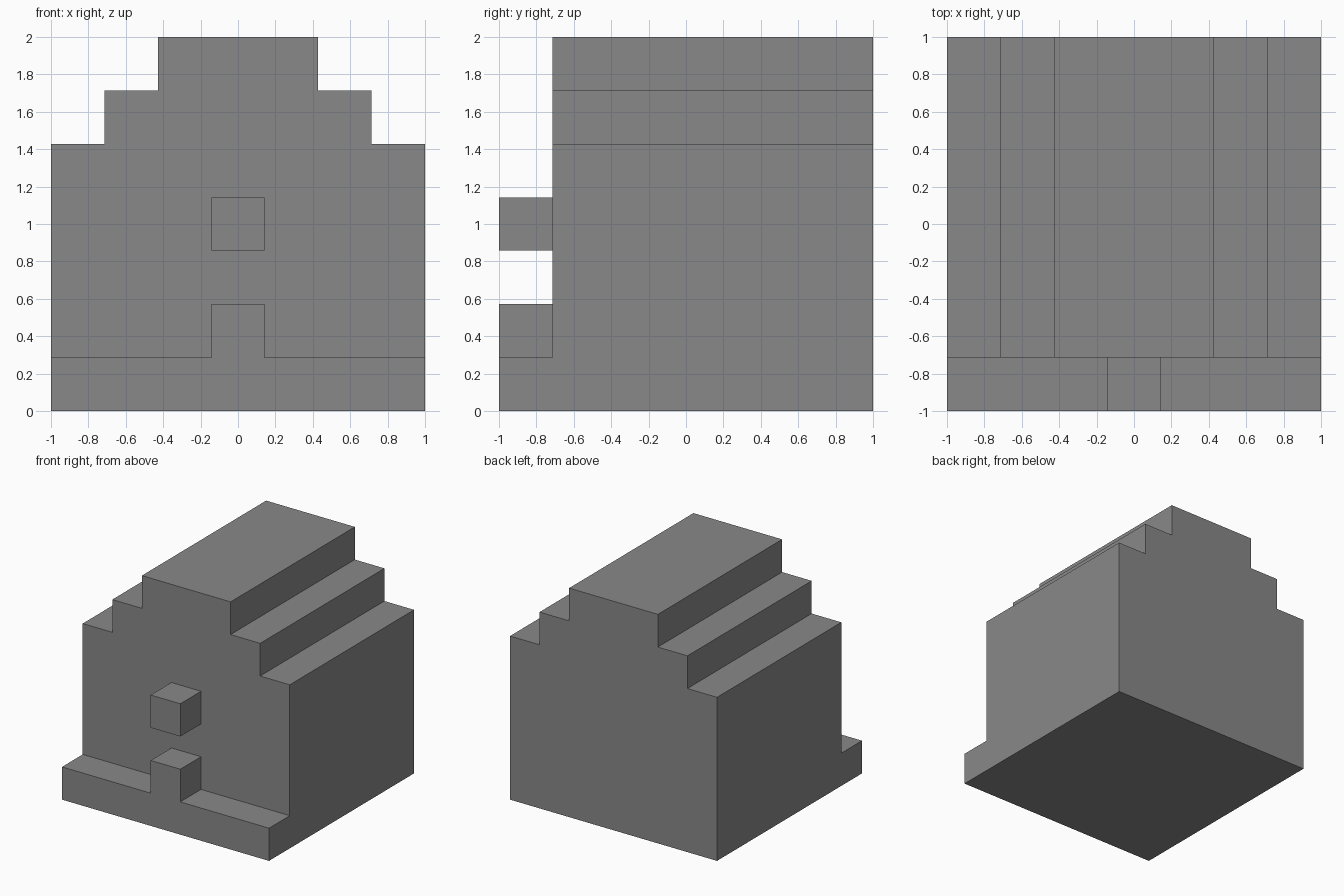
import bpy
import bmesh
import math

cube = bpy.data.objects.get("Cube")
if cube:
    bpy.data.objects.remove(cube, do_unlink=True)

U = 2 / 7  # one block of the seven-block grid

grey = bpy.data.materials.new("plain grey")
grey.use_nodes = True
colour = (0.25, 0.25, 0.25, 1)
grey.diffuse_color = colour
grey.node_tree.nodes["Principled BSDF"].inputs["Base Color"].default_value = colour


def extrude_profile(name, half, front, depth):
    """Mirror a right-hand (x, z) outline in blocks and extrude it towards the back."""
    outline = half + [(-x, z) for x, z in reversed(half)]
    bm = bmesh.new()
    face = bm.faces.new([bm.verts.new((x * U, front * U - 1, z * U)) for x, z in outline])
    result = bmesh.ops.extrude_face_region(bm, geom=[face])
    back = [v for v in result["geom"] if isinstance(v, bmesh.types.BMVert)]
    bmesh.ops.translate(bm, verts=back, vec=(0, depth * U, 0))
    bmesh.ops.recalc_face_normals(bm, faces=bm.faces)
    mesh = bpy.data.meshes.new(name)
    bm.to_mesh(mesh)
    bm.free()
    mesh.materials.append(grey)
    obj = bpy.data.objects.new(name, mesh)
    bpy.context.collection.objects.link(obj)
    return obj


# Main body with the stepped roof
house = extrude_profile("stepped_house", [(3.5, 0), (3.5, 5), (2.5, 5), (2.5, 6), (1.5, 6), (1.5, 7)], 1, 6)

# Front ledge with its centre post, and the block on the wall above
ledge = extrude_profile("front_ledge", [(3.5, 0), (3.5, 1), (0.5, 1), (0.5, 2)], 0, 1)
block = extrude_profile("wall_block", [(0.5, 3), (0.5, 4)], 0, 1)

# Fuse the parts into one solid
bpy.context.view_layer.objects.active = house
for part in (ledge, block):
    union = house.modifiers.new("join " + part.name, "BOOLEAN")
    union.operation = "UNION"
    union.solver = "EXACT"
    union.object = part
    bpy.ops.object.modifier_apply(modifier=union.name)
    bpy.data.objects.remove(part, do_unlink=True)

# Merge flush faces so no seams remain
bm = bmesh.new()
bm.from_mesh(house.data)
bmesh.ops.remove_doubles(bm, verts=bm.verts, dist=0.0001)
bmesh.ops.dissolve_limit(bm, angle_limit=math.radians(1), verts=bm.verts, edges=bm.edges)
bm.to_mesh(house.data)
bm.free()
